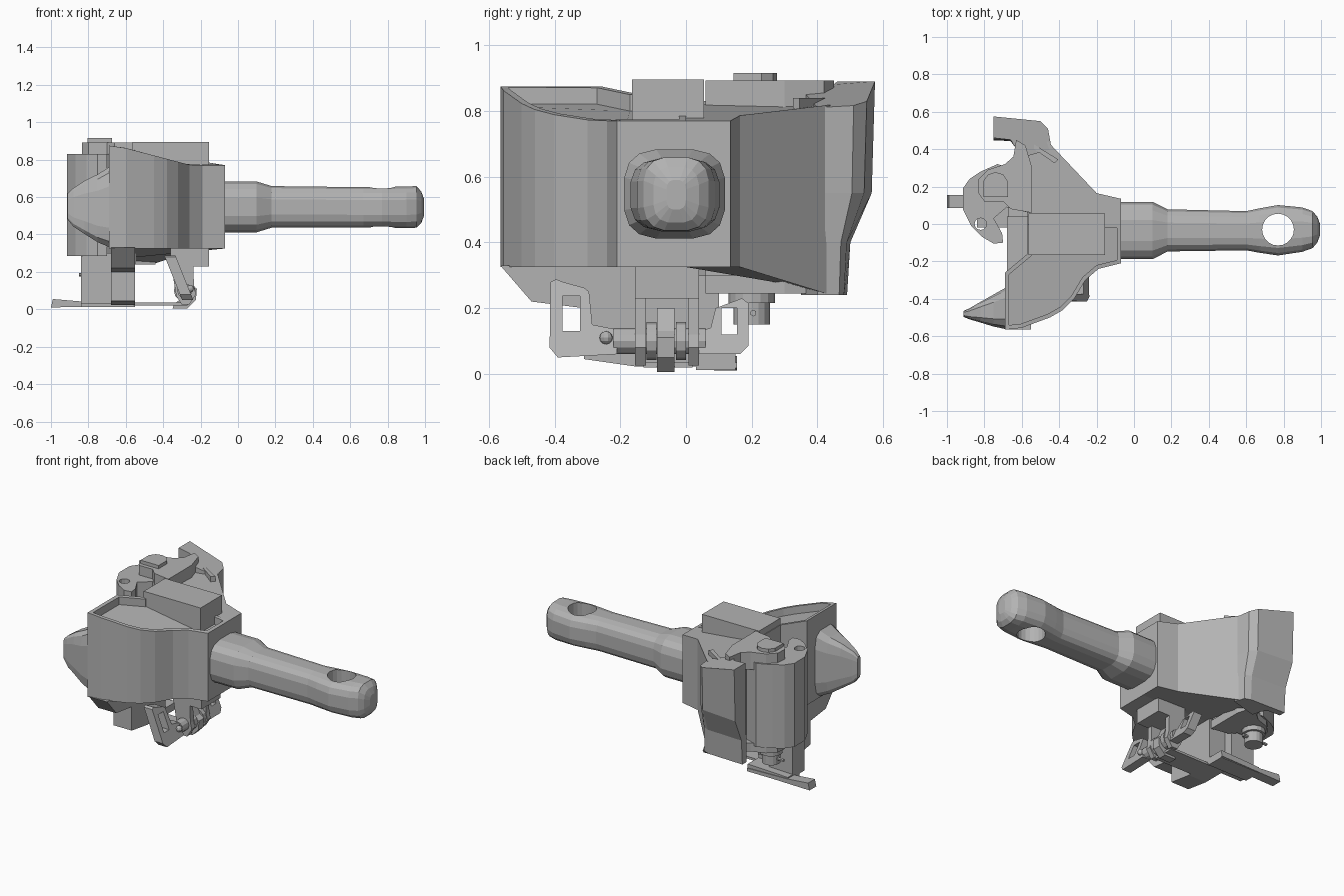
import bpy, bmesh, math

mat = bpy.data.materials.new("cast_grey")
mat.diffuse_color = (0.45, 0.45, 0.45, 1)


def finish(name, bm):
    bmesh.ops.recalc_face_normals(bm, faces=bm.faces[:])
    me = bpy.data.meshes.new(name)
    bm.to_mesh(me)
    bm.free()
    ob = bpy.data.objects.new(name, me)
    bpy.context.collection.objects.link(ob)
    me.materials.append(mat)
    return ob


def prism(name, pts, lo, hi, axis='z', pocket=None):
    """Extrude a profile along an axis; lo / hi are numbers or functions of the point."""
    f = lambda h, p: h(*p) if callable(h) else h
    place = {'z': lambda p, h: (p[0], p[1], h),
             'y': lambda p, h: (p[0], h, p[1]),
             'x': lambda p, h: (h, p[0], p[1])}[axis]
    bm = bmesh.new()
    a = [bm.verts.new(place(p, f(lo, p))) for p in pts]
    b = [bm.verts.new(place(p, f(hi, p))) for p in pts]
    n = len(pts)
    for i in range(n):
        j = (i + 1) % n
        bm.faces.new((a[i], a[j], b[j], b[i]))
    bm.faces.new(a[::-1])
    top = bm.faces.new(b)
    if pocket:                                   # sunken top with a thin rim
        bmesh.ops.recalc_face_normals(bm, faces=bm.faces[:])
        bmesh.ops.inset_region(bm, faces=[top], thickness=0.022, use_even_offset=True)
        ext = bmesh.ops.extrude_face_region(bm, geom=[top])['geom']
        if top.is_valid:
            bm.faces.remove(top)
        for v in [g for g in ext if isinstance(g, bmesh.types.BMVert)]:
            v.co.z -= pocket
    return finish(name, bm)


def rings(name, loops):
    """Skin a list of equal-length point loops and cap both ends."""
    bm = bmesh.new()
    vs = [[bm.verts.new(p) for p in l] for l in loops]
    n = len(vs[0])
    for a, b in zip(vs, vs[1:]):
        for i in range(n):
            j = (i + 1) % n
            bm.faces.new((a[i], a[j], b[j], b[i]))
    bm.faces.new(vs[0][::-1])
    bm.faces.new(vs[-1])
    return finish(name, bm)


def loft(name, secs, n=16, power=2.0):
    """Rounded sections along x: (x, y_min, y_max, z_min, z_max)."""
    loops = []
    for x, y0, y1, z0, z1 in secs:
        loop = []
        for i in range(n):
            t = 2 * math.pi * (i + 0.5) / n
            c, s = math.cos(t), math.sin(t)
            c = math.copysign(abs(c) ** (2 / power), c)
            s = math.copysign(abs(s) ** (2 / power), s)
            loop.append((x, (y0 + y1) / 2 + c * (y1 - y0) / 2, (z0 + z1) / 2 + s * (z1 - z0) / 2))
        loops.append(loop)
    return rings(name, loops)


def circle(cx, cy, r, n=16):
    return [(cx + r * math.cos(2 * math.pi * i / n), cy + r * math.sin(2 * math.pi * i / n))
            for i in range(n)]


def box(name, x0, x1, y0, y1, z0, z1):
    return prism(name, [(x0, y0), (x1, y0), (x1, y1), (x0, y1)], z0, z1)


def cut(ob, cutter):
    m = ob.modifiers.new("hole", 'BOOLEAN')
    m.operation, m.object, m.solver = 'DIFFERENCE', cutter, 'EXACT'
    bpy.context.view_layer.objects.active = ob
    bpy.ops.object.modifier_apply(modifier=m.name)
    bpy.data.objects.remove(cutter)


# Shank with an eye at the end
shank = loft("shank", [
    (-0.09, -0.19, 0.12, 0.41, 0.685), (0.10, -0.19, 0.12, 0.41, 0.685),
    (0.18, -0.148, 0.08, 0.435, 0.66), (0.60, -0.142, 0.07, 0.435, 0.655),
    (0.67, -0.155, 0.085, 0.435, 0.655), (0.77, -0.17, 0.103, 0.435, 0.655),
    (0.90, -0.15, 0.09, 0.432, 0.658), (0.955, -0.13, 0.07, 0.435, 0.66),
    (0.98, -0.10, 0.04, 0.46, 0.63), (0.995, -0.06, 0.0, 0.50, 0.59)], 16, 3.2)
cut(shank, prism("cutter", circle(0.77, -0.03, 0.085, 20), 0.3, 0.8))

# Head: guard side with a sunken top
rise = lambda x, y: 0.77 + 0.105 * min(1, max(0, (-0.25 - x) / 0.4))
prism("guard_side", [
    (-0.07, 0.0), (-0.57, 0.0), (-0.57, -0.16), (-0.69, -0.26), (-0.69, -0.565),
    (-0.6, -0.555), (-0.45, -0.5), (-0.38, -0.46), (-0.32, -0.40), (-0.26, -0.30),
    (-0.19, -0.24), (-0.07, -0.21)], 0.325, rise, pocket=0.05)

# Head: knuckle side, deepening toward the back
prism("knuckle_side", [
    (-0.07, 0.0), (-0.07, 0.135), (-0.2, 0.165), (-0.46, 0.44), (-0.62, 0.43),
    (-0.645, 0.33), (-0.60, 0.14), (-0.57, 0.055), (-0.57, 0.0)],
    lambda x, y: 0.325 - 0.085 * max(0, min(1, (y - 0.165) / 0.25)),
    lambda x, y: 0.77 + 0.05 * min(1, max(0, (-0.07 - x) / 0.4)))

# Horn at the back of the head, narrowing downward
plan = [(-0.44, 0.40), (-0.46, 0.51), (-0.50, 0.55), (-0.75, 0.575), (-0.75, 0.46),
        (-0.66, 0.45), (-0.635, 0.41), (-0.62, 0.35)]
levels = [(0.24, 0.49), (0.40, 0.50), (0.55, 0.565), (None, 0.575)]
rings("horn", [[(x, y if y < 0.44 else 0.44 + (y - 0.44) * (m - 0.44) / 0.135,
                 z if z else 0.81 + 0.08 * min(1, (-0.44 - x) / 0.25)) for x, y in plan]
               for z, m in levels])

# Tapered guard nose
loft("guard_nose", [(-0.68, -0.565, -0.335, 0.325, 0.77), (-0.75, -0.55, -0.375, 0.355, 0.725),
                    (-0.82, -0.528, -0.415, 0.40, 0.69), (-0.88, -0.51, -0.45, 0.44, 0.65),
                    (-0.912, -0.497, -0.465, 0.48, 0.62)], 12, 4)

# Lock chamber through the middle of the head
box("lock_chamber", -0.565, -0.155, -0.165, 0.055, 0.5, 0.895)
box("chamber_base", -0.36, -0.155, -0.155, 0.04, 0.23, 0.4)
prism("lower_housing", [(-0.565, 0.33), (-0.47, 0.22), (-0.31, 0.20), (-0.31, 0.045),
                        (-0.15, 0.022), (0.04, 0.022), (0.04, 0.33)], -0.68, -0.55, 'x')
box("lock_foot", -0.84, -0.67, -0.02, 0.10, 0.03, 0.30)

# Knuckle and its hole
knuckle = prism("knuckle", [
    (-0.88, 0.24), (-0.915, 0.19), (-0.915, 0.08), (-0.87, -0.01), (-0.81, -0.07),
    (-0.75, -0.105), (-0.70, -0.10), (-0.705, -0.05), (-0.75, 0.03), (-0.68, 0.09),
    (-0.56, 0.06), (-0.56, 0.2), (-0.64, 0.29), (-0.73, 0.32), (-0.82, 0.28)], 0.285, 0.83)
cut(knuckle, prism("cutter", circle(-0.82, 0.0, 0.032, 12), 0.2, 0.9))

# Ears above and below the knuckle, with the pivot pin
ear = [(-0.80, 0.12), (-0.835, 0.17), (-0.83, 0.24), (-0.78, 0.29), (-0.69, 0.32), (-0.645, 0.36),
       (-0.63, 0.45), (-0.58, 0.42), (-0.545, 0.30), (-0.545, 0.06), (-0.66, 0.08), (-0.70, 0.12)]
prism("upper_ear", ear, 0.78, 0.893)
prism("lower_ear", ear, 0.245, 0.30)
prism("pin_head", [(-0.805, 0.145), (-0.675, 0.145), (-0.675, 0.23), (-0.70, 0.265),
                   (-0.74, 0.277), (-0.78, 0.265), (-0.805, 0.23)], 0.885, 0.915)
prism("pin_collar", circle(-0.755, 0.2, 0.07), 0.215, 0.26)
prism("pin_end", circle(-0.755, 0.2, 0.055), 0.15, 0.25)
loft("pin_cotter", [(-0.85, 0.195, 0.215, 0.175, 0.195), (-0.67, 0.195, 0.215, 0.175, 0.195)], 6)

# Diagonal rib on the sloped top
prism("top_rib", [(-0.575, 0.43), (-0.55, 0.435), (-0.405, 0.345), (-0.425, 0.325)], 0.77, 0.84)

# Thin lever below the head
prism("bottom_lever", [(-1.0, 0.01), (-0.99, 0.055), (-0.84, 0.042), (-0.55, 0.035),
                       (-0.55, 0.018)], 0.085, 0.155, 'y')
prism("lever_root", [(-0.84, 0.012), (-0.84, 0.05), (-0.55, 0.06), (-0.55, 0.012)], 0.03, 0.15, 'y')
box("bottom_link", -0.56, -0.27, -0.13, 0.02, 0.02, 0.035)

# Hanging brackets, cam and cross axle of the release gear
for y in (-0.155, 0.007):
    prism("bracket", [(-0.36, 0.25), (-0.24, 0.25), (-0.235, 0.12), (-0.225, 0.08), (-0.26, 0.025),
                      (-0.30, 0.025), (-0.33, 0.07)], y, y + 0.033, 'y')
prism("release_cam", [(-0.33, 0.20), (-0.28, 0.20), (-0.25, 0.13), (-0.22, 0.11), (-0.225, 0.05),
                      (-0.27, 0.005), (-0.35, 0.005), (-0.34, 0.03), (-0.30, 0.06)],
      -0.088, -0.035, 'y')
prism("cross_axle", circle(-0.285, 0.1, 0.04, 12), -0.22, 0.06, 'y')
for y in (-0.12, -0.03):
    prism("axle_collar", circle(-0.285, 0.1, 0.058, 12), y, y + 0.03, 'y')

# Slotted handles leaning forward on both ends of the axle
handles = [
    ([(-0.415, 0.08), (-0.39, 0.05), (-0.21, 0.06), (-0.21, 0.135), (-0.285, 0.15), (-0.295, 0.25),
      (-0.31, 0.262), (-0.375, 0.28), (-0.395, 0.288), (-0.412, 0.28)], (-0.375, -0.322, 0.13, 0.237)),
    ([(0.04, 0.06), (0.165, 0.06), (0.19, 0.085), (0.19, 0.215), (0.17, 0.23), (0.09, 0.20),
      (0.075, 0.14), (0.04, 0.13)], (0.108, 0.155, 0.12, 0.2))]
for pts, (y0, y1, z0, z1) in handles:
    h = prism("release_handle", pts, -0.03, 0.03, 'x')
    cut(h, box("cutter", -0.1, 0.1, y0, y1, z0, z1))
    for v in h.data.vertices:
        v.co.x += -0.285 - 0.4 * (v.co.z - 0.09)
bpy.ops.mesh.primitive_uv_sphere_add(segments=10, ring_count=6, radius=0.02,
                                     location=(-0.255, -0.243, 0.11))
bpy.context.object.name = "handle_rivet"
bpy.context.object.data.materials.append(mat)
